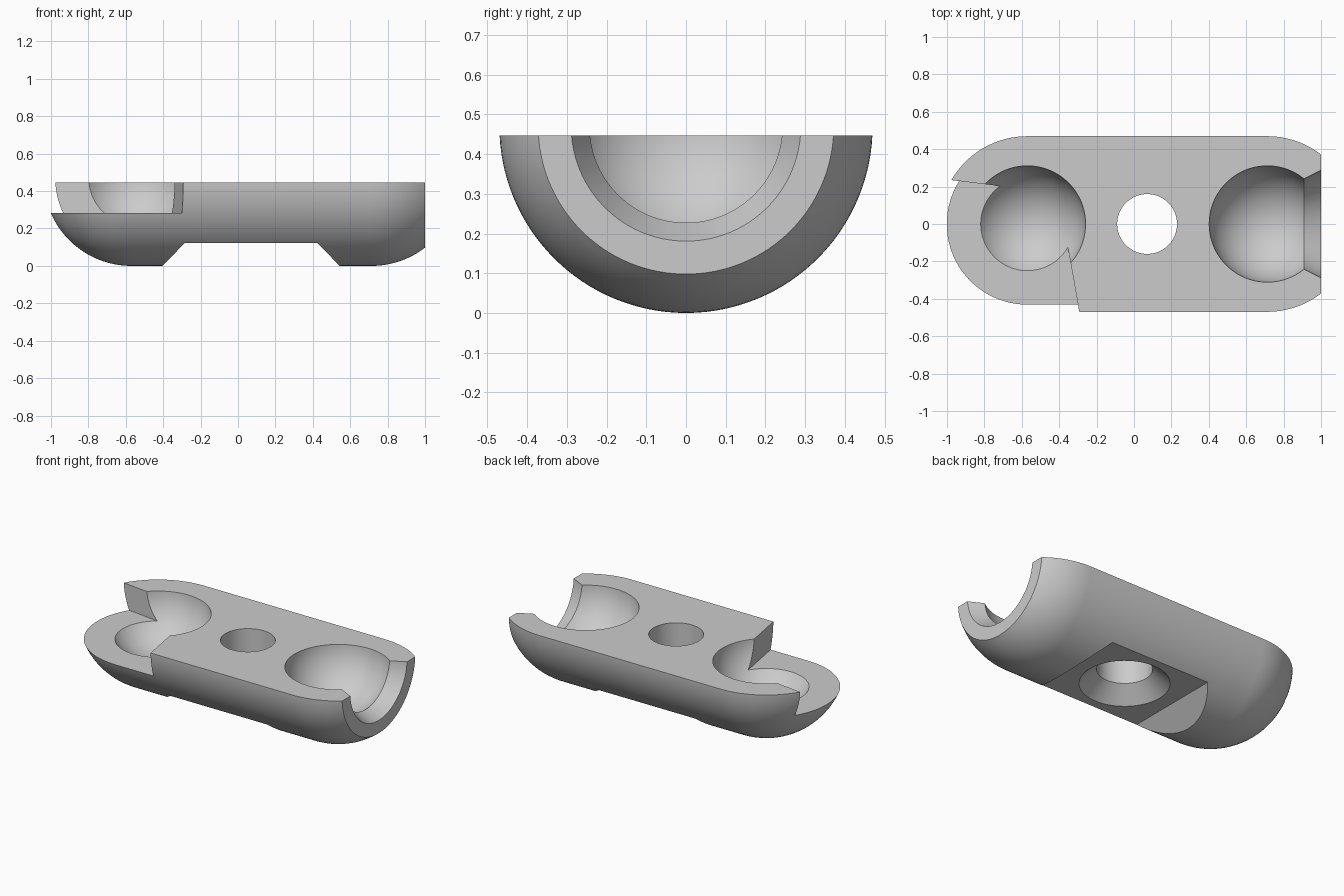
import bpy, bmesh, math
from mathutils import Matrix, Vector

cube = bpy.data.objects.get("Cube")
if cube:
    bpy.data.objects.remove(cube, do_unlink=True)

R, AXIS_Z, TOP = 0.47, 0.47, 0.447     # body radius, height of its axis, top face
LEFT_X, RIGHT_X = -0.57, 0.713         # ball socket centres
SOCKET_R, HOLE_X = 0.312, 0.07

grey = bpy.data.materials.new("light grey")
grey.use_nodes = True
color = (0.6, 0.6, 0.6, 1)
grey.diffuse_color = color
grey.node_tree.nodes["Principled BSDF"].inputs["Base Color"].default_value = color


def finish(name, bm):
    bmesh.ops.remove_doubles(bm, verts=bm.verts, dist=1e-5)
    bmesh.ops.recalc_face_normals(bm, faces=bm.faces)
    if bm.calc_volume(signed=True) < 0:
        bmesh.ops.reverse_faces(bm, faces=bm.faces)
    mesh = bpy.data.meshes.new(name)
    bm.to_mesh(mesh)
    bm.free()
    mesh.materials.append(grey)
    obj = bpy.data.objects.new(name, mesh)
    bpy.context.collection.objects.link(obj)
    return obj


def lathe(name, profile, origin, upright=False, steps=96):
    """Turn (along, radius) points around the x axis, or around z if upright."""
    bm = bmesh.new()
    verts = [bm.verts.new((a, 0, r)) for a, r in profile]
    edges = [bm.edges.new(pair) for pair in zip(verts, verts[1:])]
    bmesh.ops.spin(bm, geom=verts + edges, cent=(0, 0, 0), axis=(1, 0, 0),
                   angle=math.tau, steps=steps, use_merge=True)
    turn = Matrix.Rotation(-math.pi / 2, 4, 'Y') if upright else Matrix()
    bm.transform(Matrix.Translation(origin) @ turn)
    return finish(name, bm)


def prism(name, outline, depth):
    """Closed solid between a flat outline and its copy moved by a vector."""
    bm = bmesh.new()
    near = [bm.verts.new(p) for p in outline]
    far = [bm.verts.new(Vector(p) + Vector(depth)) for p in outline]
    bm.faces.new(near)
    bm.faces.new(far[::-1])
    for i in range(len(near)):
        bm.faces.new((near[i], near[i - 1], far[i - 1], far[i]))
    return finish(name, bm)


def arc(cx, radius, start, end, n):
    angles = [math.radians(start + (end - start) * i / n) for i in range(n + 1)]
    return [(cx + radius * math.cos(a), max(0, radius * math.sin(a))) for a in angles]


# Rounded bar, cut square at its right end
end_angle = math.degrees(math.acos((1 - RIGHT_X) / R))
profile = arc(LEFT_X, R, 180, 90, 24) + arc(RIGHT_X, R, 90, end_angle, 12) + [(1, 0)]
body = lathe("clamp_half", profile, (0, 0, AXIS_Z), steps=128)

cutters = []
# Flat recess with sloped ends underneath
cutters.append(prism("recess_cutter", [(-0.52, -1, -0.12), (-0.285, -1, 0.122),
                                       (0.425, -1, 0.122), (0.66, -1, -0.12)], (0, 2, 0)))
# Flat top
cutters.append(prism("top_cutter", [(-2, -1, TOP), (2, -1, TOP), (2, 1, TOP), (-2, 1, TOP)],
                     (0, 0, 1)))
# Ball sockets
for side, x in (("left", LEFT_X), ("right", RIGHT_X)):
    cutters.append(lathe(side + "_socket_cutter", arc(0, SOCKET_R, 180, 0, 48),
                         (x, 0, AXIS_Z)))
# Flared mouth of the right socket
cutters.append(lathe("mouth_cutter", [(0.85, 0), (0.85, 0.213), (1.1, 0.34), (1.1, 0)],
                     (0, 0, AXIS_Z)))
# Bolt hole with countersink underneath
cutters.append(lathe("bolt_cutter", [(-0.1, 0), (-0.1, 0.5), (0.215, 0.16),
                                     (0.8, 0.16), (0.8, 0)],
                     (HOLE_X, 0, 0), upright=True))
# Swing relief on the left end
z = 0.283
cutters.append(prism("relief_cutter", [(-0.405, 0.165, z), (-1.2, 0.262, z),
                                       (-1.2, -0.8, z), (-0.234, -0.8, z)], (0, 0, 1)))

for cutter in cutters:
    cutter.hide_render = True
    mod = body.modifiers.new(cutter.name, 'BOOLEAN')
    mod.operation, mod.solver, mod.object = 'DIFFERENCE', 'EXACT', cutter

# Bake the cuts and discard the cutters
bpy.context.view_layer.objects.active = body
for obj in bpy.context.selected_objects:
    obj.select_set(False)
body.select_set(True)
for mod in list(body.modifiers):
    bpy.ops.object.modifier_apply(modifier=mod.name)
for cutter in cutters:
    bpy.data.objects.remove(cutter, do_unlink=True)
bpy.ops.object.shade_smooth_by_angle(angle=math.radians(25))
